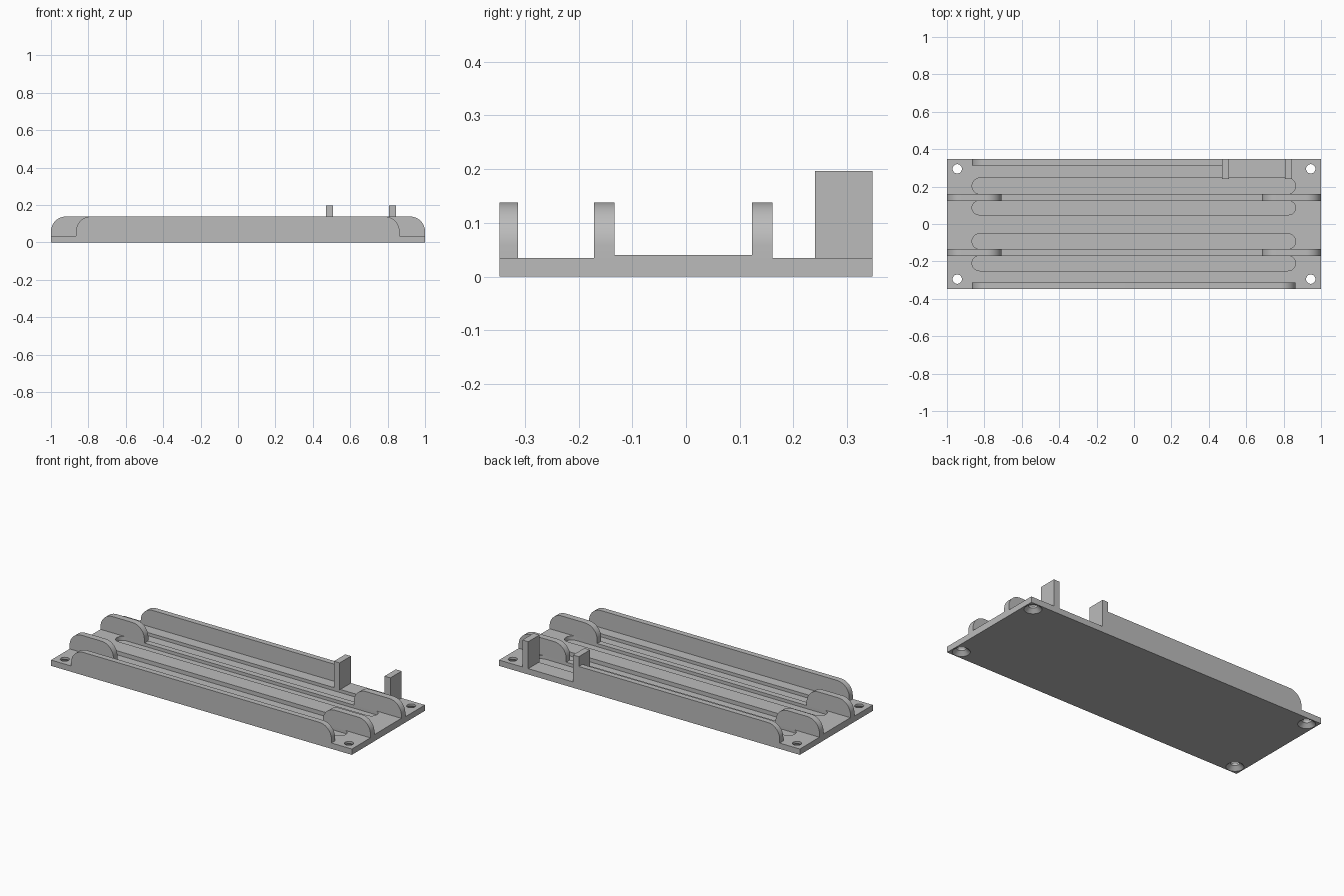
import bpy, bmesh, math
from mathutils import Vector

if "Cube" in bpy.data.objects:
    bpy.data.objects.remove(bpy.data.objects["Cube"], do_unlink=True)

grey = bpy.data.materials.new("plain grey")
grey.use_nodes = True
grey.diffuse_color = (0.5, 0.5, 0.5, 1)
grey.node_tree.nodes["Principled BSDF"].inputs["Base Color"].default_value = (0.5, 0.5, 0.5, 1)


def make_object(name, bm):
    bmesh.ops.recalc_face_normals(bm, faces=bm.faces)
    mesh = bpy.data.meshes.new(name)
    bm.to_mesh(mesh)
    bm.free()
    mesh.materials.append(grey)
    obj = bpy.data.objects.new(name, mesh)
    bpy.context.collection.objects.link(obj)
    return obj


def prism(name, points, direction):
    """Extrude a closed outline of 3D points along a direction."""
    bm = bmesh.new()
    face = bm.faces.new([bm.verts.new(p) for p in points])
    result = bmesh.ops.extrude_face_region(bm, geom=[face], use_keep_orig=True)
    verts = [v for v in result["geom"] if isinstance(v, bmesh.types.BMVert)]
    bmesh.ops.translate(bm, verts=verts, vec=Vector(direction))
    return make_object(name, bm)


def arc(cx, cy, r, start, end, steps=12):
    angles = [math.radians(start + (end - start) * i / steps) for i in range(steps + 1)]
    return [(cx + r * math.cos(a), cy + r * math.sin(a)) for a in angles]


def select_only(obj):
    bpy.ops.object.select_all(action="DESELECT")
    obj.select_set(True)
    bpy.context.view_layer.objects.active = obj


def smooth(obj):
    select_only(obj)
    bpy.ops.object.shade_smooth_by_angle(angle=math.radians(30))


def cut(obj, cutter):
    mod = obj.modifiers.new("cut", "BOOLEAN")
    mod.operation, mod.solver, mod.object = "DIFFERENCE", "EXACT", cutter
    select_only(obj)
    bpy.ops.object.modifier_apply(modifier=mod.name)
    bpy.data.objects.remove(cutter, do_unlink=True)


DEPTH = 0.347      # half depth of the plate
LOW = 0.035        # plate top
HIGH = 0.04        # raised middle strip
WALL_TOP = 0.138
FLOOR = 0.016      # groove floor
ROUND = 0.08       # wall corner radius

# Base plate with a slightly raised middle strip
section = [(-DEPTH, 0), (DEPTH, 0), (DEPTH, LOW), (0.123, LOW), (0.123, HIGH),
           (-0.133, HIGH), (-0.133, LOW), (-DEPTH, LOW)]
plate = prism("base_plate", [(-1, y, z) for y, z in section], (2, 0, 0))

# Four long round-ended grooves
for y0, y1 in [(-0.25, -0.17), (-0.134, -0.052), (0.049, 0.124), (0.16, 0.246)]:
    r, mid = (y1 - y0) / 2, (y0 + y1) / 2
    outline = arc(0.864 - r, mid, r, -90, 90) + arc(r - 0.866, mid, r, 90, 270)
    cut(plate, prism("groove_cutter", [(x, y, FLOOR) for x, y in outline], (0, 0, 0.1)))

# Corner screw holes, countersunk from below
for sx in (-1, 1):
    for sy in (-1, 1):
        bm = bmesh.new()
        rings = []
        for r, z in [(0.05, -0.002), (0.025, 0.022), (0.025, 0.06)]:
            ring = bmesh.ops.create_circle(bm, segments=32, radius=r)["verts"]
            bmesh.ops.translate(bm, verts=ring, vec=(0.945 * sx, 0.295 * sy, z))
            rings.append(ring)
        for lower, upper in zip(rings, rings[1:]):
            for i in range(len(lower)):
                j = (i + 1) % len(lower)
                bm.faces.new((lower[i], lower[j], upper[j], upper[i]))
        bm.faces.new(rings[0])
        bm.faces.new(rings[-1])
        cut(plate, make_object("hole_cutter", bm))
smooth(plate)


def wall(name, x0, x1, y0, y1, round_right=True):
    """Upright guide wall with rounded upper corners."""
    outline = [(x0, LOW), (x1, LOW)]
    zc = WALL_TOP - ROUND
    outline += arc(x1 - ROUND, zc, ROUND, 0, 90) if round_right else [(x1, WALL_TOP)]
    outline += arc(x0 + ROUND, zc, ROUND, 90, 180)
    smooth(prism(name, [(x, y0, z) for x, z in outline], (0, y1 - y0, 0)))


# Long outer walls
wall("front_wall", -0.866, 0.864, -DEPTH, -0.313)
wall("back_wall", -0.866, 0.47, 0.313, DEPTH, round_right=False)

# Short inner guides at both ends
for row, y0, y1 in [("front", -0.171, -0.133), ("back", 0.123, 0.161)]:
    wall(row + "_right_guide", -1, -0.709, y0, y1)
    wall(row + "_left_guide", 0.684, 1, y0, y1)

# Two tall posts on the back edge
for name, x0, x1 in [("inner_post", 0.47, 0.508), ("outer_post", 0.806, 0.845)]:
    base = [(x0, 0.24, LOW), (x1, 0.24, LOW), (x1, DEPTH, LOW), (x0, DEPTH, LOW)]
    prism(name, base, (0, 0, 0.197 - LOW))
